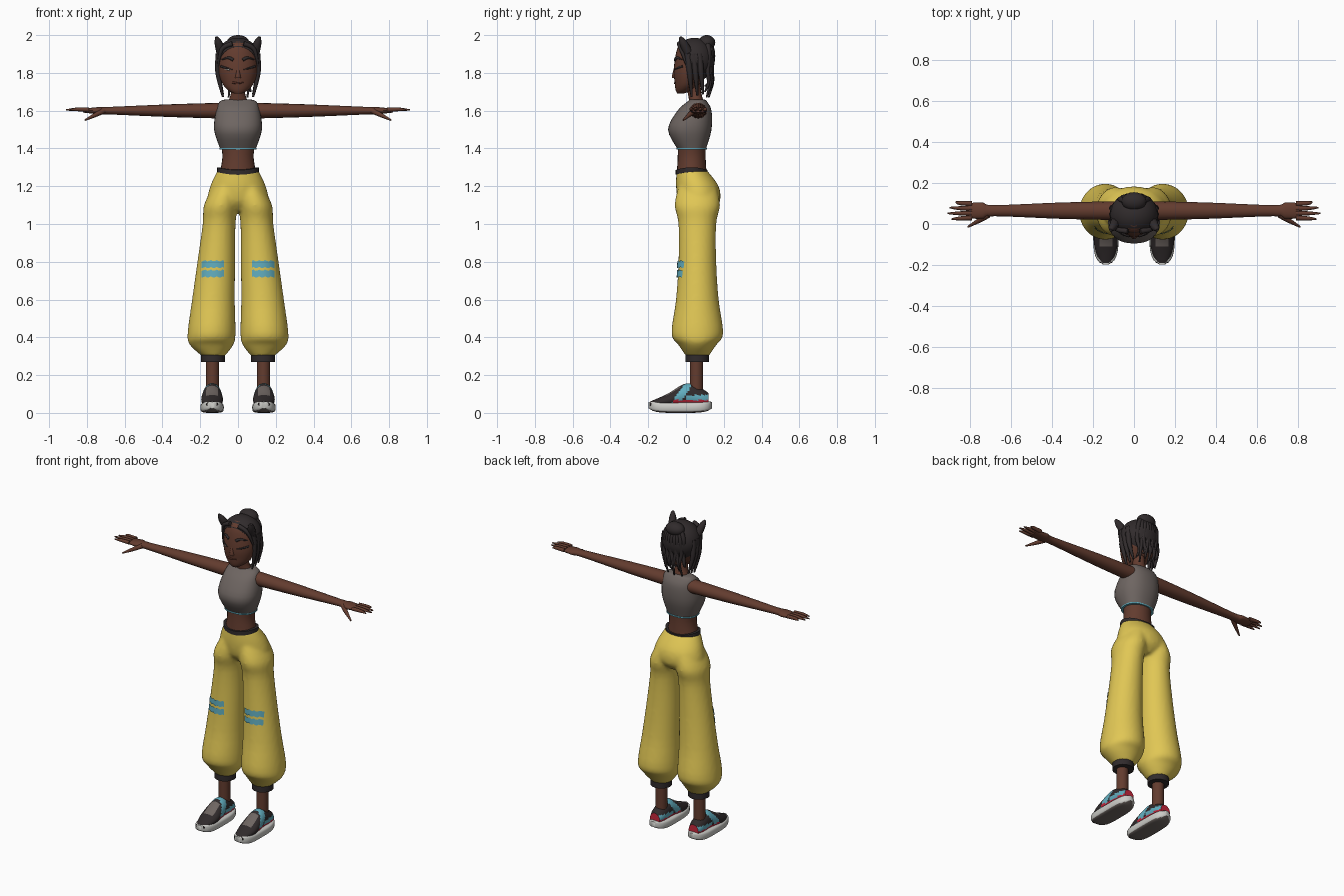
import bpy, bmesh, math
from mathutils import Vector, Matrix

cube = bpy.data.objects.get("Cube")
if cube:
    bpy.data.objects.remove(cube, do_unlink=True)


def material(name, *rgb):
    mat = bpy.data.materials.new(name)
    mat.use_nodes = True
    mat.diffuse_color = (*rgb, 1)
    shader = mat.node_tree.nodes["Principled BSDF"]
    shader.inputs["Base Color"].default_value = (*rgb, 1)
    shader.inputs["Roughness"].default_value = .9
    return mat


SKIN = material("brown_skin", .125, .045, .028)
CHARCOAL = material("charcoal", .03, .024, .025)
YELLOW = material("yellow_cloth", .75, .57, .09)
GREY = material("warm_grey", .155, .13, .12)
TEAL = material("teal", .12, .42, .52)
RED = material("red", .58, .02, .045)
WHITE = material("off_white", .6, .6, .57)
LIPS = material("dark_lips", .1, .03, .02)

AXIS_X, AXIS_Y, AXIS_Z = Matrix.Identity(3)
FRAMES = {"x": (AXIS_Y, AXIS_Z), "y": (AXIS_X, AXIS_Z), "z": (AXIS_X, AXIS_Y)}


def spline(points, steps):
    """Smooth curve through tuples of any length."""
    padded = [points[0], *points, points[-1]]
    result = []
    for i in range(len(points) - 1):
        for step in range(steps):
            t = step / steps
            result.append([b + t / 2 * (c - a + t * (2*a - 5*b + 4*c - d + t * (3*(b - c) + d - a)))
                           for a, b, c, d in zip(*padded[i:i + 4])])
    return result + [list(points[-1])]


def loft(bm, rings, axis=None, sides=16, steps=4, power=2):
    """Skin rings of (x, y, z, radius, radius) across an axis, or along their own path."""
    rings = spline(rings, steps)
    centres = [Vector(ring[:3]) for ring in rings]
    span = (centres[-1] - centres[0]).normalized()
    side = AXIS_X if abs(span.z) > .7 else AXIS_Z
    loops = []
    for i, (centre, ring) in enumerate(zip(centres, rings)):
        if axis:
            u, v = FRAMES[axis]
        else:
            along = (centres[min(i + 1, len(centres) - 1)] - centres[max(i - 1, 0)]).normalized()
            u = along.cross(side).normalized()
            v = along.cross(u)
        loop = []
        for j in range(sides):
            angle = math.tau * j / sides
            c, s = [math.copysign(abs(w) ** (2 / power), w) for w in (math.cos(angle), math.sin(angle))]
            loop.append(bm.verts.new(centre + u * ring[3] * c + v * ring[4] * s))
        loops.append(loop)
    for lower, upper in zip(loops, loops[1:]):
        for j in range(sides):
            k = (j + 1) % sides
            bm.faces.new((lower[j], lower[k], upper[k], upper[j]))
    bm.faces.new(loops[0])
    bm.faces.new(loops[-1])


def finish(name, bm, *mats, mirror=False, rule=None):
    bmesh.ops.recalc_face_normals(bm, faces=bm.faces)
    if rule:
        for face in bm.faces:
            face.material_index = rule(face.calc_center_median(), face.normal)
    mesh = bpy.data.meshes.new(name)
    bm.to_mesh(mesh)
    bm.free()
    for mat in mats:
        mesh.materials.append(mat)
    ob = bpy.data.objects.new(name, mesh)
    bpy.context.scene.collection.objects.link(ob)
    bpy.ops.object.select_all(action='DESELECT')
    ob.select_set(True)
    bpy.context.view_layer.objects.active = ob
    bpy.ops.object.shade_smooth_by_angle(angle=math.radians(50))
    if mirror:
        ob.modifiers.new("Mirror", 'MIRROR').use_mirror_merge = False
    return ob


def part(name, mat, *paths, mirror=False, **options):
    bm = bmesh.new()
    for path in paths:
        loft(bm, path, **options)
    return finish(name, bm, mat, mirror=mirror)


def column(rows, x=0):
    """Upright rings from rows of (z, y, half width, half depth)."""
    return [(x, y, z, width, depth) for z, y, width, depth in rows]


def strand(radius, *points):
    """Path that narrows toward its last point."""
    last = len(points) - 1
    return [(*p, *[radius * (1 - .7 * (i / last) ** 2)] * 2) for i, p in enumerate(points)]


def ball(bm, centre, size):
    shape = Matrix.Translation(centre) @ Matrix.Diagonal((*size, 1))
    bmesh.ops.create_uvsphere(bm, u_segments=32, v_segments=20, radius=1, matrix=shape)


def front_y(rings, x, z):
    x0, y0, _, width, depth = min(spline(rings, 16), key=lambda ring: abs(ring[2] - z))
    return y0 - depth * math.sqrt(max(0, 1 - ((x - x0) / width) ** 2))


# Trousers: two ballooning legs fused with the hips
legs = [(x, .06, z, width, depth) for z, x, width, depth in (
    (.3, .13, .06, .06), (.36, .14, .115, .1), (.42, .14, .127, .137), (.6, .13, .113, .113),
    (.8, .115, .1, .1), (1, .1, .087, .1), (1.1, .09, .09, .12), (1.2, .06, .07, .1))]
hips = column([(1.07, .07, .06, .07), (1.12, .07, .155, .11), (1.2, .06, .147, .113), (1.285, .03, .107, .08)])
other_leg = [(-x, *rest) for x, *rest in legs]
trousers = part("trousers", YELLOW, legs, other_leg, hips, axis="z", sides=32)
fuse = trousers.modifiers.new("Fuse", 'REMESH')
fuse.mode = 'VOXEL'
fuse.voxel_size = .01
fuse.use_smooth_shade = True
trousers.modifiers.new("Soften", 'SMOOTH').iterations = 6

# Waistband, dipping at front and back
band = part("waistband", CHARCOAL, column([(z, .03, .11, .085) for z in (1.275, 1.3)]), axis="z", sides=32)
for vert in band.data.vertices:
    vert.co.z -= 2 * (vert.co.y - .03) ** 2

# Knee patches: ragged strips laid on the legs
bm = bmesh.new()
for middle in (.737, .787):
    columns = []
    for i in range(13):
        x = .073 + i / 100
        wave = .004 * math.sin(2 * i)
        columns.append([bm.verts.new((x, front_y(legs, x, z) - .006, z + wave))
                        for z in (middle - .018, middle, middle + .018)])
    for a, b in zip(columns, columns[1:]):
        for j in range(2):
            bm.faces.new((a[j], b[j], b[j + 1], a[j + 1]))
finish("knee_patches", bm, TEAL, mirror=True)

# Cuffs and ankles
part("ankle_cuffs", CHARCOAL, column([(z, .06, .063, .063) for z in (.27, .315)], x=.133), axis="z", mirror=True)
part("ankles", SKIN, column([(z, .055, .035, .035) for z in (.1, .3)], x=.135), axis="z", mirror=True)

# Shoe soles: rounded at both ends, with a grey tread
sole = []
for i in range(-8, 9):
    t = i / 8.1
    sole.append((.137, .17 * t - .03, .028 + .014 * t ** 4, .062 * math.sqrt(1 - t ** 4), .028 - .012 * t ** 8))
bm = bmesh.new()
loft(bm, sole, axis="y", sides=24, steps=1, power=4)
finish("shoe_soles", bm, WHITE, GREY, mirror=True, rule=lambda centre, normal: int(normal.z < -.75))


def shoe_colour(centre, normal):
    x, y, z = centre
    if y > -.07 and z < .068:
        return 1
    if abs(x - .137) < .03 and normal.z > .3 and -.11 < y < -.03:
        return 3
    on_strap = abs(y + .09 - z * .67) < .022
    return 2 if on_strap or (y > 0 and z < .095) else 0


# Shoe uppers: rows of length position, half width and top height
bm = bmesh.new()
loft(bm, [(.137, y, top / 2 + .015, width, top / 2 - .015) for y, width, top in (
    (-.19, .03, .06), (-.1, .057, .1), (0, .05, .155), (.08, .046, .13), (.12, .034, .105))],
    axis="y", sides=32, steps=10)
finish("shoe_uppers", bm, CHARCOAL, RED, TEAL, GREY, mirror=True, rule=shoe_colour)

# Torso, cropped top and hem
part("waist", SKIN, column([(1.25, .03, .1, .08), (1.35, .03, .083, .074), (1.42, .03, .09, .074)]), axis="z", sides=24)
part("cropped_top", GREY, column([(1.4, .03, .095, .077), (1.5, .02, .127, .115), (1.6, .045, .116, .09),
     (1.65, .06, .095, .05), (1.66, .06, .05, .035)]), axis="z", sides=32, power=2.3)
part("top_hem", TEAL, column([(z, .03, .098, .081) for z in (1.395, 1.403)]), axis="z", sides=32, power=2.3)
part("neck", SKIN, column([(1.63, .06, .06, .04), (1.69, .046, .038, .036), (1.76, .035, .04, .04)]), axis="z")

# Arms, palms and fingers
part("arms", SKIN, [(x, .065, 1.6, depth, height) for x, depth, height in (
    (.07, .046, .042), (.35, .04, .034), (.68, .027, .02), (.74, .04, .019), (.82, .036, .01))], axis="x", mirror=True)
thumb = strand(.015, (.71, .045, 1.6), (.75, .02, 1.58), (.81, -.014, 1.55))
fingers = [strand(.012, (.79, .03 + .023 * i, 1.605), (.85, .027 + .025 * i, 1.607), (tip, .024 + .028 * i, 1.604))
           for i, tip in enumerate((.89, .91, .9, .87))]
part("fingers", SKIN, thumb, *fingers, mirror=True, sides=8)

# Head and face
head = column([(1.69, -.03, .02, .016), (1.71, -.01, .055, .045), (1.75, .01, .086, .07),
               (1.82, .03, .105, .095), (1.93, .04, .095, .086), (1.97, .04, .05, .05)])
part("head", SKIN, head, axis="z", sides=32)
part("nose", SKIN, strand(.016, (0, -.058, 1.775), (0, -.06, 1.79), (0, -.058, 1.83)))


def on_face(radius, *points):
    return strand(radius, *[(x, front_y(head, x, z), z) for x, z in points])


part("eyebrows", CHARCOAL, on_face(.009, (.025, 1.868), (.05, 1.88), (.085, 1.87)), mirror=True, sides=8)
part("eyelashes", CHARCOAL, on_face(.006, (.09, 1.835), (.06, 1.825), (.03, 1.818)), mirror=True, sides=8)
part("right_eye", WHITE, on_face(.006, (-.045, 1.817), (-.07, 1.82)), sides=8)
part("mouth", LIPS, on_face(.006, (-.03, 1.75), (0, 1.745), (.03, 1.75)), sides=8)

# Hair cap cut along the hairline
bm = bmesh.new()
ball(bm, (0, .045, 1.87), (.119, .108, .116))
for point, direction in (((0, -.048, 1.95), (0, 1, .5)), ((0, 0, 1.765), AXIS_Z)):
    bmesh.ops.bisect_plane(bm, geom=bm.verts[:] + bm.edges[:] + bm.faces[:],
                           plane_co=point, plane_no=direction, clear_inner=True)
cap = finish("hair_cap", bm, CHARCOAL)
cap.modifiers.new("Thickness", 'SOLIDIFY').thickness = .012

# Pointed tufts and locks framing the face
part("hair_tufts", CHARCOAL, strand(.025, (.09, .01, 1.91), (.104, -.015, 1.96), (.114, -.03, 1.99)), mirror=True, sides=8)
fringe = strand(.014, (.03, -.035, 1.955), (.085, -.025, 1.925), (.11, .01, 1.82))
side_locks = [strand(.018, (.1, y, 1.9), (.105, y + .01, 1.8), (.08, y + .02, 1.67 + y / 4)) for y in (.01, .04, .07)]
part("side_locks", CHARCOAL, fringe, *side_locks, mirror=True, sides=8)

# Tied bun and hanging locks at the back
bm = bmesh.new()
ball(bm, (0, .11, 1.96), (.06, .045, .04))
finish("hair_bun", bm, CHARCOAL)
back_locks = []
for i in range(-4, 5):
    x, tuck, sway = i / 60, i * i / 800, .006 * (-1) ** i
    back_locks.append(strand(.015, (x / 2, .11, 1.97), (x, .14 - tuck, 1.91), (x + sway, .135 - tuck, 1.82),
                             (x - sway, .14 - tuck, 1.75), (x, .12 - tuck, 1.67 + .03 * (i % 3))))
part("back_locks", CHARCOAL, *back_locks, sides=8)
